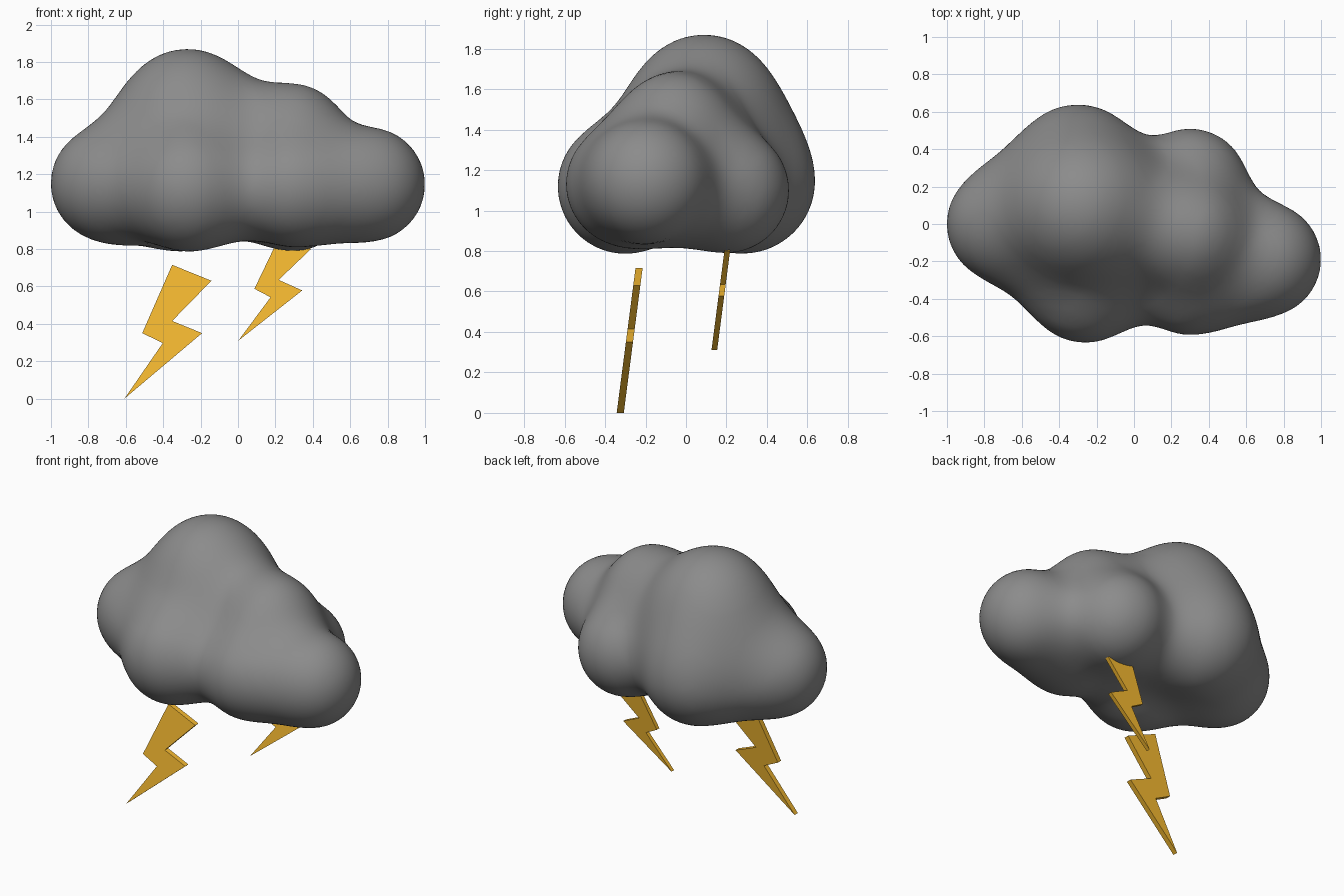
import bpy, bmesh, math
from mathutils import Vector, Matrix

if "Cube" in bpy.data.objects:
    bpy.data.objects.remove(bpy.data.objects["Cube"])

# Puffs of the cloud: x, y, z, radius, blend width
PUFFS = [
    (0.00, 0.00, 1.20, 0.30, 0.20),      # core
    (0.695, -0.19, 1.145, 0.304, 0.20),  # right end
    (0.30, 0.20, 1.10, 0.308, 0.26),     # back right
    (0.30, -0.29, 1.13, 0.302, 0.26),    # front right
    (0.29, -0.05, 1.415, 0.266, 0.22),   # small top
    (-0.26, -0.30, 1.12, 0.333, 0.22),   # front left
    (-0.30, 0.28, 1.145, 0.357, 0.20),   # back left
    (-0.69, 0.00, 1.15, 0.31, 0.30),     # left end
    (-0.27, 0.09, 1.505, 0.363, 0.29),   # tall top
]


def cloud_distance(x, y, z):
    """Distance to the puffs, softly blended together."""
    d = 10.0
    for px, py, pz, r, blend in PUFFS:
        e = math.sqrt((x - px) ** 2 + (y - py) ** 2 + (z - pz) ** 2) - r
        h = blend - abs(d - e)
        d = min(d, e)
        if h > 0:
            d -= h * h / (4 * blend)
    return d


def finish(bm, name, smooth, material):
    bmesh.ops.recalc_face_normals(bm, faces=bm.faces)
    mesh = bpy.data.meshes.new(name)
    bm.to_mesh(mesh)
    bm.free()
    for p in mesh.polygons:
        p.use_smooth = smooth
    mesh.materials.append(material)
    obj = bpy.data.objects.new(name, mesh)
    bpy.context.collection.objects.link(obj)


def colour(name, rgb):
    mat = bpy.data.materials.new(name)
    mat.diffuse_color = (*rgb, 1)
    mat.use_nodes = True
    mat.node_tree.nodes["Principled BSDF"].inputs["Base Color"].default_value = mat.diffuse_color
    return mat


storm_grey = colour("storm_grey", (0.26, 0.26, 0.26))
yellow = colour("bolt_yellow", (0.92, 0.49, 0.03))


# Cloud: a sphere shrunk inwards onto the blended puffs
def make_cloud():
    bm = bmesh.new()
    bmesh.ops.create_icosphere(bm, subdivisions=6, radius=1.0)
    centre = Vector((0, 0, 1.2))
    for v in bm.verts:
        direction = v.co.normalized()
        t = 1.25
        for _ in range(50):
            p = centre + direction * t
            d = cloud_distance(p.x, p.y, p.z)
            if d < 0.0005:
                break
            t = max(t - d, 0.05)
        v.co = centre + direction * t
    finish(bm, "cloud", True, storm_grey)


# Lightning bolts: one zigzag profile (relative to the tip), extruded and tilted
BOLT = [(0, 0), (0.415, 0.35), (0.255, 0.415), (0.465, 0.63),
        (0.255, 0.715), (0.095, 0.35), (0.205, 0.297)]


def make_bolt(name, tip, scale, turn, thickness, lean=0.13):
    bm = bmesh.new()
    rot = Matrix.Rotation(turn, 2)
    verts = []
    for p in BOLT:
        q = rot @ Vector(p) * scale
        verts.append(bm.verts.new((tip[0] + q.x,
                                   tip[1] + q.y * lean - thickness / 2,
                                   tip[2] + q.y)))
    face = bm.faces.new(verts)
    ext = bmesh.ops.extrude_face_region(bm, geom=[face])
    moved = [g for g in ext["geom"] if isinstance(g, bmesh.types.BMVert)]
    bmesh.ops.translate(bm, verts=moved, vec=(0, thickness, 0))
    bmesh.ops.triangulate(bm, faces=[f for f in bm.faces if len(f.verts) > 4])
    finish(bm, name, False, yellow)


make_cloud()
make_bolt("front_bolt", (-0.607, -0.325, 0.0), 1.0, 0.0, 0.035)
make_bolt("back_bolt", (0.002, 0.14, 0.31), 0.80, math.radians(-2), 0.028)
